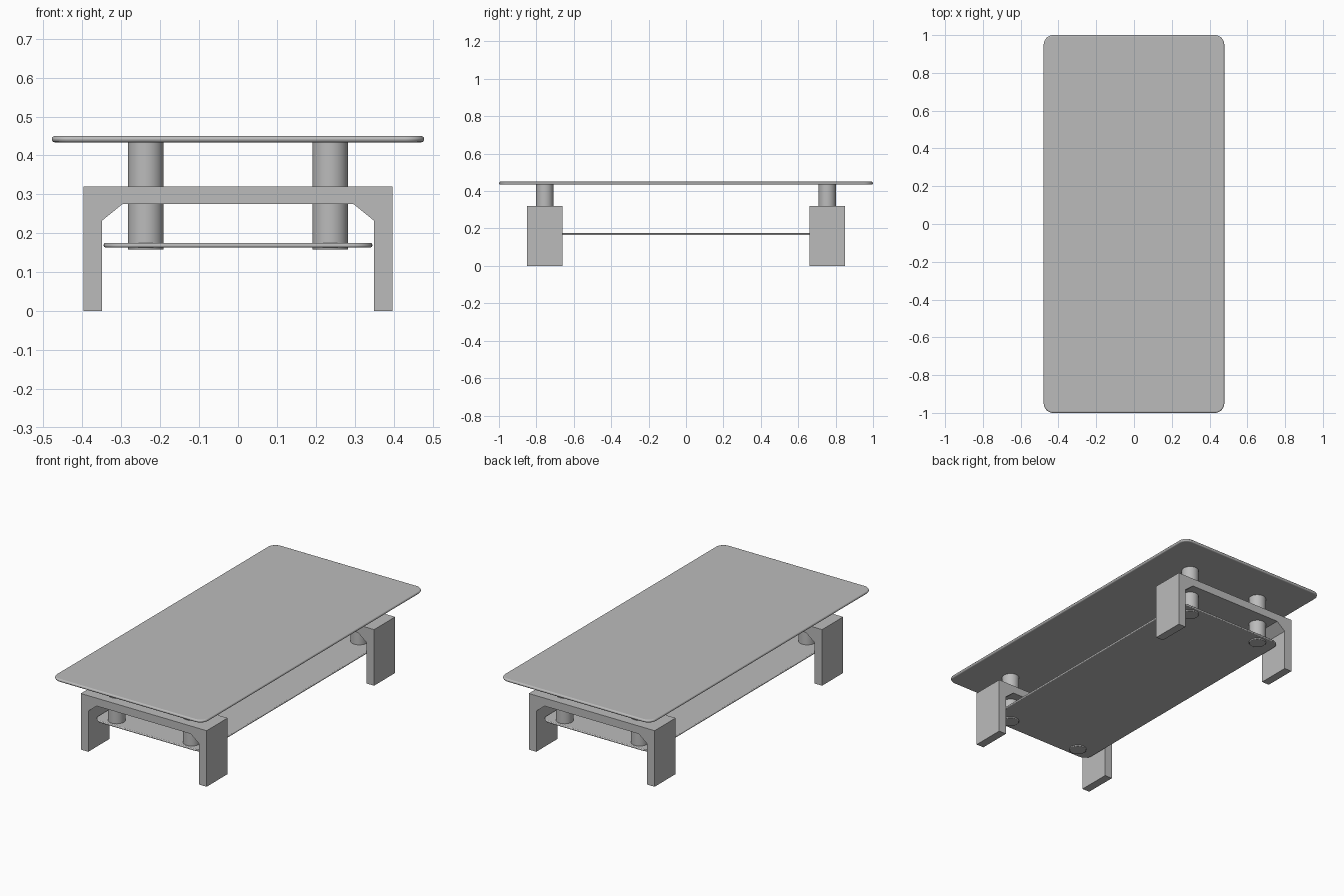
import bpy, bmesh, math

cube = bpy.data.objects.get("Cube")
if cube:
    bpy.data.objects.remove(cube, do_unlink=True)

grey = bpy.data.materials.new("plain grey")
grey.use_nodes = True
COLOUR = (0.5, 0.5, 0.5, 1)
grey.diffuse_color = COLOUR
grey.node_tree.nodes["Principled BSDF"].inputs["Base Color"].default_value = COLOUR


def extrude_outline(name, points, direction, bevel=0.0, segments=3):
    """Extrude a closed 3D outline along a direction and round its edges."""
    bm = bmesh.new()
    face = bm.faces.new([bm.verts.new(p) for p in points])
    result = bmesh.ops.extrude_face_region(bm, geom=[face])
    moved = [v for v in result["geom"] if isinstance(v, bmesh.types.BMVert)]
    bmesh.ops.translate(bm, verts=moved, vec=direction)
    bmesh.ops.recalc_face_normals(bm, faces=bm.faces)
    mesh = bpy.data.meshes.new(name)
    bm.to_mesh(mesh)
    bm.free()
    mesh.materials.append(grey)
    obj = bpy.data.objects.new(name, mesh)
    bpy.context.collection.objects.link(obj)
    if bevel:
        mod = obj.modifiers.new("rounded edges", "BEVEL")
        mod.width, mod.segments = bevel, segments
        mod.limit_method, mod.angle_limit = "ANGLE", math.radians(40)
    bpy.ops.object.select_all(action="DESELECT")
    obj.select_set(True)
    bpy.context.view_layer.objects.active = obj
    bpy.ops.object.shade_smooth_by_angle(angle=math.radians(35))
    return obj


def slab(name, half_x, half_y, z0, z1, radius, bevel):
    """Thin rectangular panel with rounded corners."""
    points = []
    steps = 8
    for i, (sx, sy) in enumerate([(1, 1), (-1, 1), (-1, -1), (1, -1)]):
        for k in range(steps + 1):
            a = math.pi / 2 * (i + k / steps)
            points.append((sx * (half_x - radius) + radius * math.cos(a),
                           sy * (half_y - radius) + radius * math.sin(a), z0))
    return extrude_outline(name, points, (0, 0, z1 - z0), bevel)


# Table top and lower shelf
slab("table_top", 0.478, 1.0, 0.434, 0.45, 0.05, 0.007)
slab("lower_shelf", 0.345, 0.815, 0.164, 0.175, 0.05, 0.004)

# Arched end frames: two legs and a crossbeam with angled inner corners
half = [(0.397, 0.32), (0.397, 0), (0.35, 0), (0.35, 0.232), (0.297, 0.275)]
outline = half + [(-x, z) for x, z in reversed(half)]
for end, y in (("front", -0.85), ("back", 0.66)):
    extrude_outline(f"{end}_leg_frame", [(x, y, z) for x, z in outline], (0, 0.19, 0))

# Round pillars joining shelf, frame and top
SIDES = 32
for end, y in (("front", -0.755), ("back", 0.755)):
    for side, x in (("left", 0.237), ("right", -0.237)):
        ring = [(x + 0.046 * math.cos(math.tau * i / SIDES),
                 y + 0.046 * math.sin(math.tau * i / SIDES), 0.158)
                for i in range(SIDES)]
        extrude_outline(f"{end}_{side}_pillar", ring, (0, 0, 0.279), 0.003, 2)
